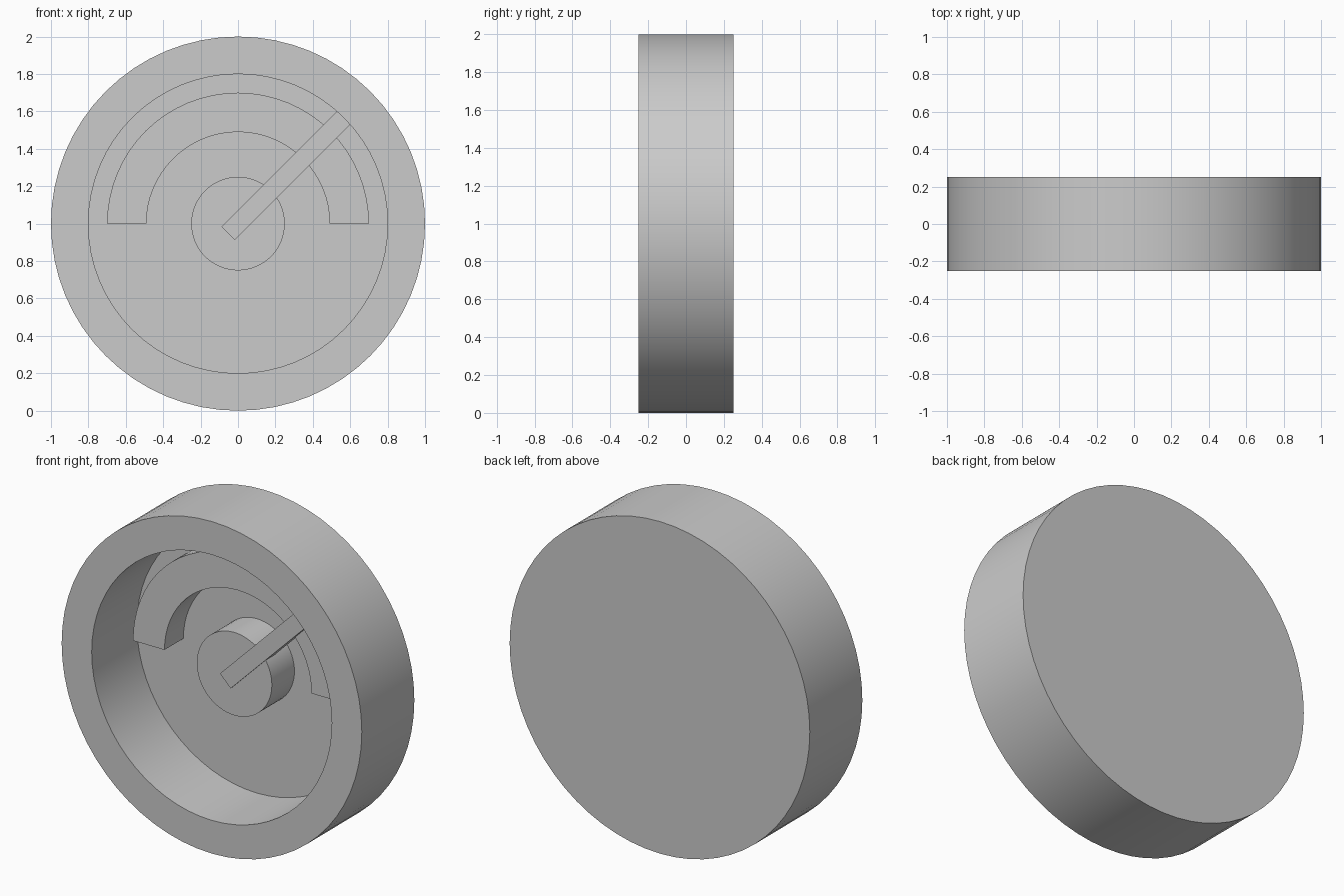
import bpy, bmesh
from math import sin, cos, pi, radians

if "Cube" in bpy.data.objects:
    bpy.data.objects.remove(bpy.data.objects["Cube"])

SEG = 64
CZ = 1.0          # height of the dial centre
FLOOR = 0.18      # y of the recessed dial face


def finish(bm, name):
    bmesh.ops.recalc_face_normals(bm, faces=bm.faces)
    mesh = bpy.data.meshes.new(name)
    bm.to_mesh(mesh)
    bm.free()
    ob = bpy.data.objects.new(name, mesh)
    bpy.context.collection.objects.link(ob)
    ob.location.z = CZ
    bpy.ops.object.select_all(action='DESELECT')
    ob.select_set(True)
    bpy.context.view_layer.objects.active = ob
    bpy.ops.object.shade_smooth_by_angle(angle=radians(30))
    return ob


def arc(r, a0, a1, n):
    return [(r * cos(a0 + (a1 - a0) * i / n), r * sin(a0 + (a1 - a0) * i / n))
            for i in range(n + 1)]


def prism(name, outline, y0, y1):
    """Extrude an x/z outline along y."""
    bm = bmesh.new()
    face = bm.faces.new([bm.verts.new((x, y0, z)) for x, z in outline])
    ext = bmesh.ops.extrude_face_region(bm, geom=[face], use_keep_orig=True)
    verts = [g for g in ext['geom'] if isinstance(g, bmesh.types.BMVert)]
    bmesh.ops.translate(bm, verts=verts, vec=(0, y1 - y0, 0))
    return finish(bm, name)


def housing():
    """Closed back, outer wall, front rim and recess as stacked rings."""
    bm = bmesh.new()
    rings = []
    for r, y in ((1, 0.25), (1, -0.25), (0.8, -0.25), (0.8, FLOOR)):
        rings.append([bm.verts.new((x, y, z))
                      for x, z in arc(r, 0, 2 * pi, SEG)[:-1]])
    for a, b in zip(rings, rings[1:]):
        for i in range(SEG):
            j = (i + 1) % SEG
            bm.faces.new((a[i], a[j], b[j], b[i]))
    bm.faces.new(rings[0])
    bm.faces.new(rings[-1])
    return finish(bm, "dial_housing")


housing()

# Centre hub
prism("centre_hub", arc(0.25, 0, 2 * pi, SEG)[:-1], -0.035, FLOOR)

# Half-ring scale above the hub
prism("scale_arc",
      arc(0.7, 0, pi, SEG // 2) + arc(0.49, pi, 0, SEG // 2), 0.0, FLOOR)

# Needle at 45 degrees, tip seated in the rim
c = cos(pi / 4)
box = [(-0.075, -0.05), (0.81, -0.05), (0.81, 0.05), (-0.075, 0.05)]
prism("needle", [(c * (u - v), c * (u + v)) for u, v in box], -0.045, 0.05)
